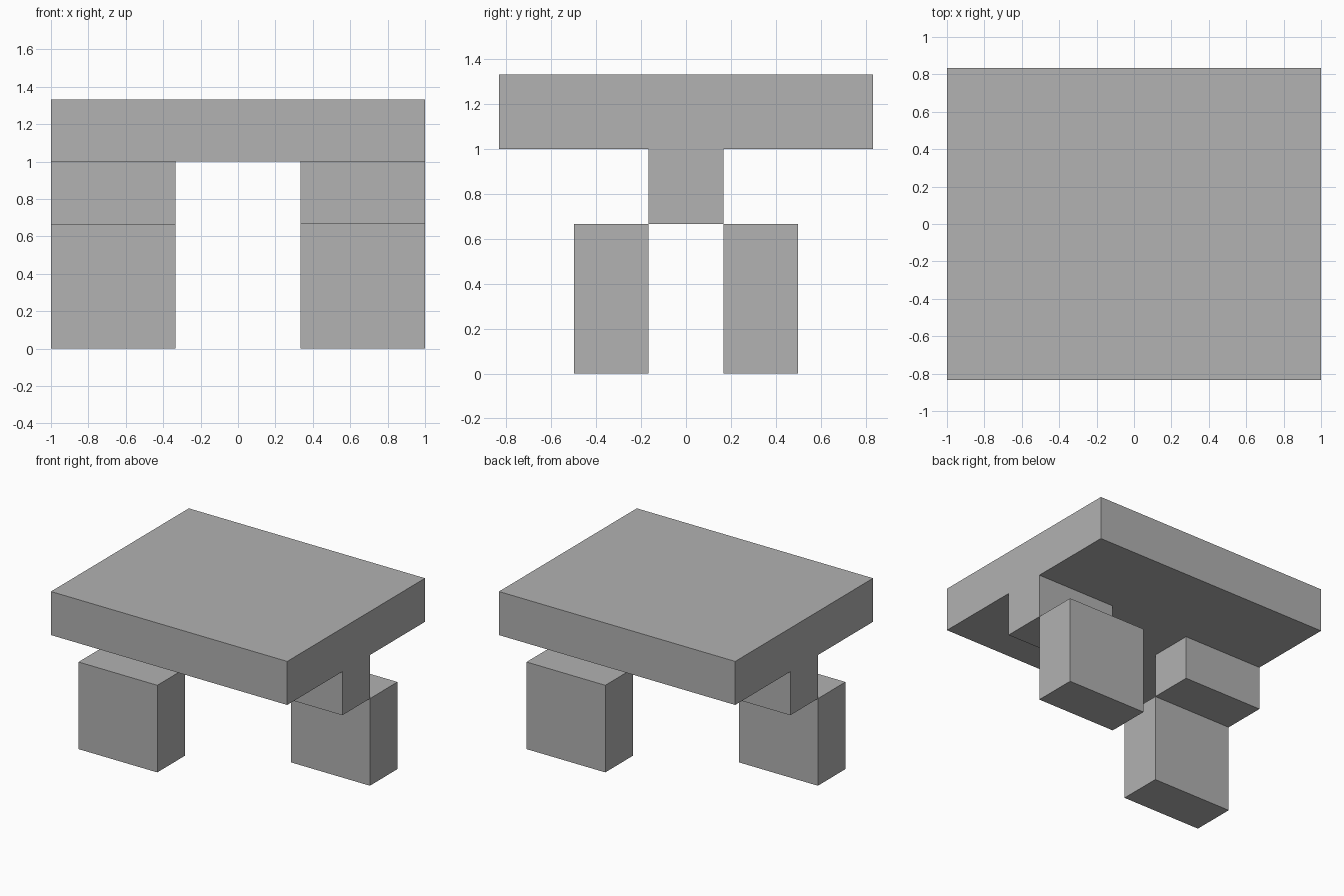
import bpy

# Remove the default cube
default = bpy.data.objects.get("Cube")
if default:
    bpy.data.objects.remove(default, do_unlink=True)

U = 1 / 3  # module shared by every part

grey = bpy.data.materials.new("stone_grey")
grey.use_nodes = True
colour = (0.445, 0.445, 0.445, 1)
grey.diffuse_color = colour
grey.node_tree.nodes["Principled BSDF"].inputs["Base Color"].default_value = colour


def block(name, centre, size):
    """Flat-sided block, with centre and size given in modules."""
    bpy.ops.mesh.primitive_cube_add(size=1, location=[c * U for c in centre])
    obj = bpy.context.object
    obj.name = name
    obj.scale = [s * U for s in size]
    bpy.ops.object.transform_apply(location=False, rotation=False, scale=True)
    obj.data.materials.append(grey)
    return obj


# Slab top
block("table_top", (0, 0, 3.5), (6, 5, 1))

# Short beams under each end, with one leg each, on opposite diagonals
for side, s in (("left", 1), ("right", -1)):
    block(side + "_beam", (2 * s, 0, 2.5), (2, 1, 1))
    block(side + "_leg", (2 * s, s, 1), (2, 1, 2))
